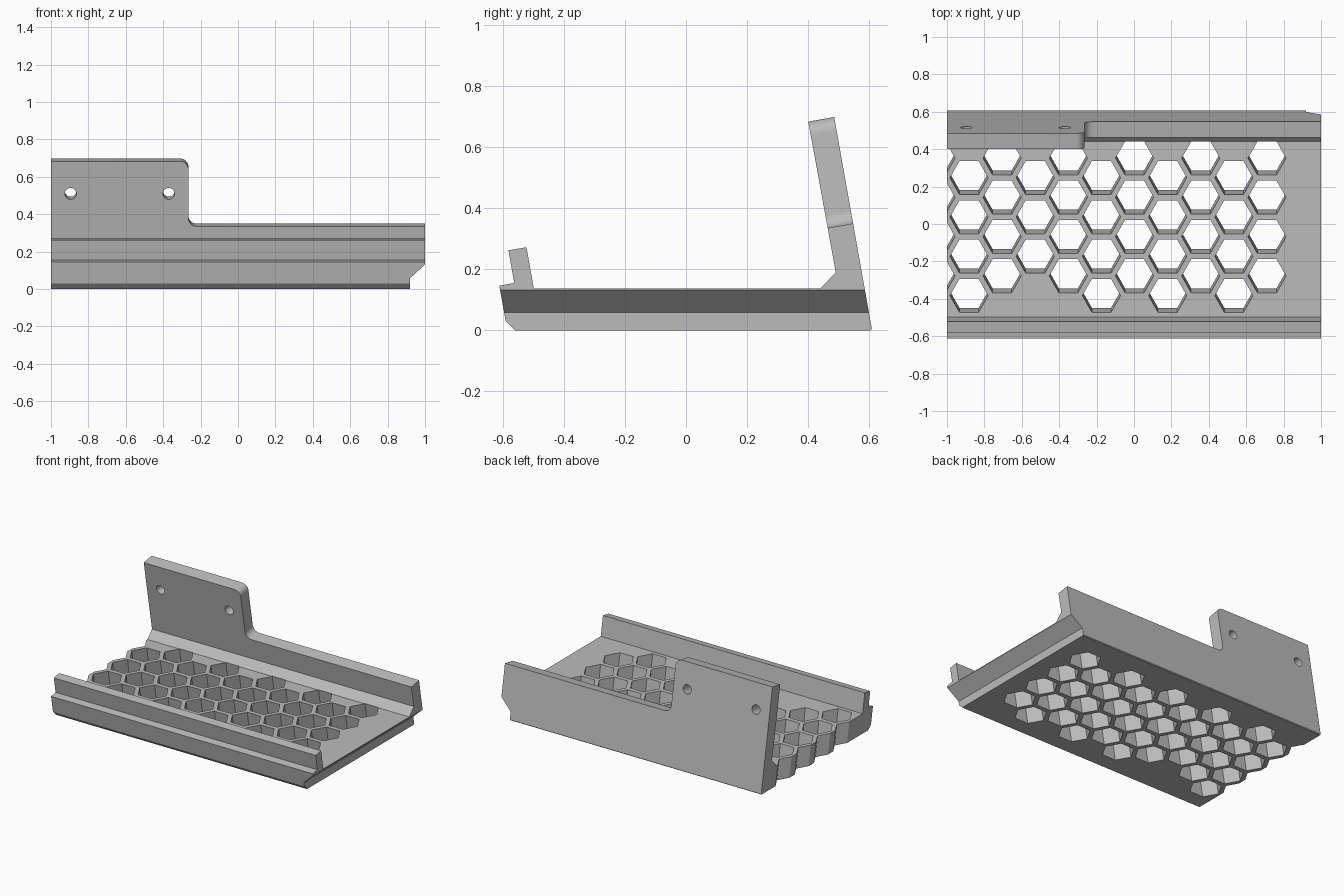
import bpy, bmesh
from math import sin, cos, pi, radians
from mathutils import Matrix, Vector

if "Cube" in bpy.data.objects:
    bpy.data.objects.remove(bpy.data.objects["Cube"])

TILT = radians(10)      # lean of the back wall and of the vent holes
FLOOR = 0.137
lean = Matrix.Rotation(TILT, 4, 'X')

grey = bpy.data.materials.new("plain_grey")
grey.use_nodes = True
colour = (0.5, 0.5, 0.5, 1)
grey.diffuse_color = colour
grey.node_tree.nodes["Principled BSDF"].inputs["Base Color"].default_value = colour


def add_prism(bm, points, sweep, matrix=Matrix()):
    """Sweep a closed outline along a vector and place it."""
    low = [bm.verts.new(matrix @ Vector(p)) for p in points]
    high = [bm.verts.new(matrix @ (Vector(p) + Vector(sweep))) for p in points]
    bm.faces.new(low)
    bm.faces.new(high[::-1])
    n = len(points)
    for i in range(n):
        j = (i + 1) % n
        bm.faces.new((low[j], low[i], high[i], high[j]))


def make_object(name, bm):
    bmesh.ops.recalc_face_normals(bm, faces=bm.faces)
    mesh = bpy.data.meshes.new(name)
    bm.to_mesh(mesh)
    bm.free()
    obj = bpy.data.objects.new(name, mesh)
    bpy.context.collection.objects.link(obj)
    mesh.materials.append(grey)
    return obj


def cut(target, name, bm):
    """Subtract a shape and discard the cutter."""
    cutter = make_object(name, bm)
    cutter.hide_render = True
    mod = target.modifiers.new(name, 'BOOLEAN')
    mod.operation = 'DIFFERENCE'
    mod.solver = 'EXACT'
    mod.object = cutter
    bpy.context.view_layer.objects.active = target
    bpy.ops.object.modifier_apply(modifier=name)
    bpy.data.objects.remove(cutter)


def arc(cx, cz, r, start, end, steps=8):
    angles = [radians(start + (end - start) * i / steps) for i in range(steps + 1)]
    return [(cx + r * cos(a), 0, cz + r * sin(a)) for a in angles]


# Tray: one cross-section with front rail, floor and leaning back wall
section = [(-0.56, 0), (-0.59, 0.03), (-0.611, 0.146), (-0.562, 0.155),
           (-0.581, 0.262), (-0.522, 0.272), (-0.498, FLOOR), (0.44, FLOOR),
           (0.49, 0.19), (0.4, 0.683), (0.485, 0.698), (0.608, 0.005), (0.603, 0)]
bm = bmesh.new()
add_prism(bm, [(-1, y, z) for y, z in section], (2, 0, 0))
tray = make_object("vented_tray", bm)

# Back wall: lowered beyond the mounting tab, with rounded corners
wall = Matrix.Translation((0, 0.608, 0)) @ lean
edge, top, step, r = -0.265, 0.709, 0.355, 0.045
outline = arc(edge - r, top - r, r, 90, 0) + arc(edge + r, step + r, r, 180, 270)
outline += [(1.2, 0, step), (1.2, 0, top + 0.1), (edge - r, 0, top + 0.1)]
bm = bmesh.new()
add_prism(bm, outline, (0, 0.4, 0), wall @ Matrix.Translation((0, -0.2, 0)))
cut(tray, "wall_step", bm)

# Two screw holes through the tab
bm = bmesh.new()
for x in (-0.895, -0.37):
    ring = arc(x, 0.533, 0.031, 0, 360, 24)[:-1]
    add_prism(bm, ring, (0, 0.4, 0), wall @ Matrix.Translation((0, -0.2, 0)))
cut(tray, "screw_holes", bm)

# Undercut along the left end
bm = bmesh.new()
add_prism(bm, [(0.92, -1, -0.1), (0.92, -1, 0.058), (1.1, -1, 0.2245), (1.1, -1, -0.1)],
          (0, 2, 0))
cut(tray, "end_undercut", bm)

# Honeycomb vents, staggered by column and leaning with the wall
hexagon = [(0.102 * cos(i * pi / 3), 0.102 * sin(i * pi / 3), -0.2) for i in range(6)]
bm = bmesh.new()
for column in range(-6, 5):
    for row in range(4):
        if column == -3 and row == 3:
            continue
        y = 0.352 - 0.21 * row - (0.105 if column % 2 else 0)
        place = Matrix.Translation((0.003 + 0.177 * column, y, FLOOR)) @ lean
        add_prism(bm, hexagon, (0, 0, 0.23), place)
cut(tray, "honeycomb_vents", bm)

# Smooth the rounded corners, keep the rest crisp
bpy.ops.object.select_all(action='DESELECT')
tray.select_set(True)
bpy.context.view_layer.objects.active = tray
bpy.ops.object.shade_smooth_by_angle(angle=radians(25))
